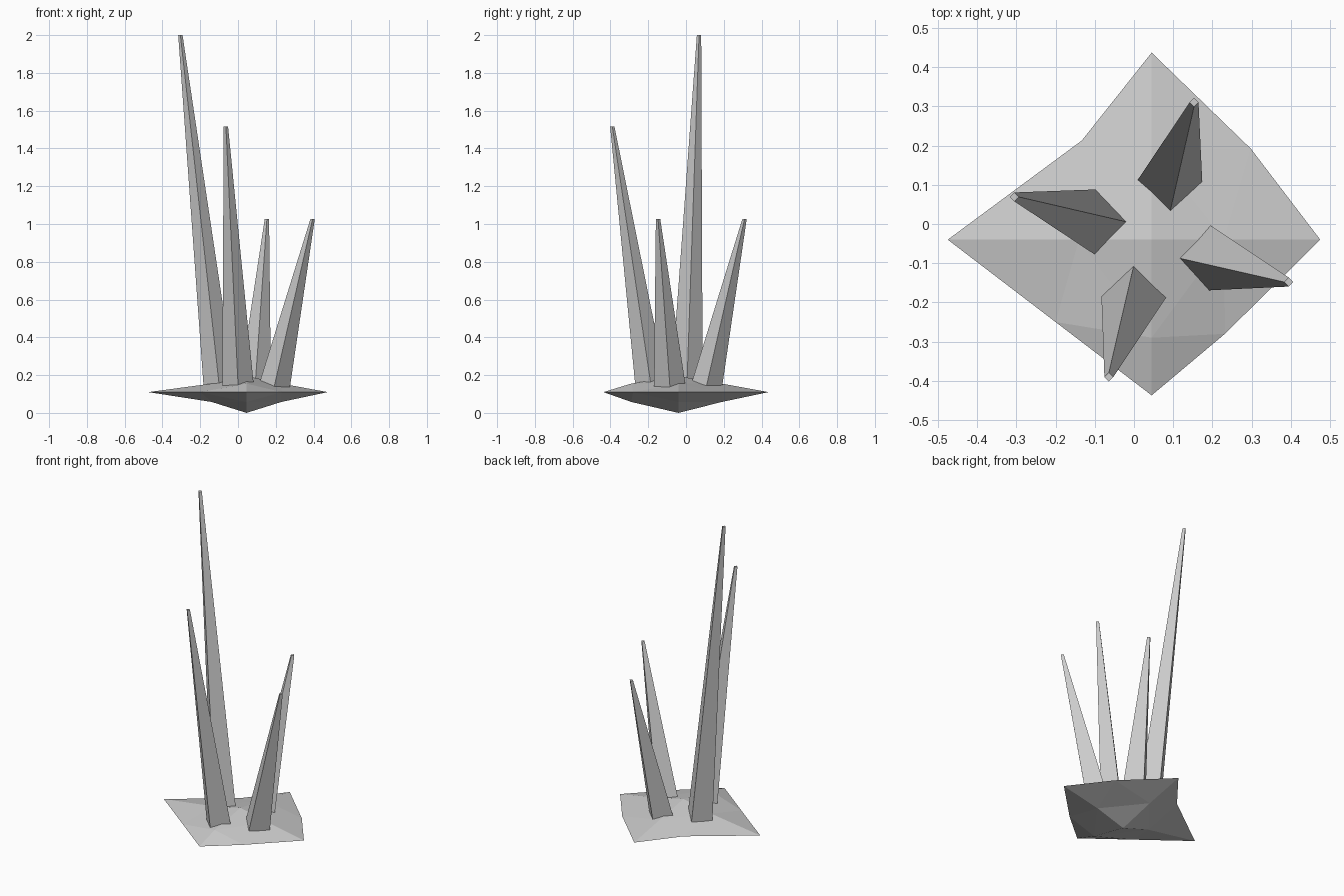
import bpy
import bmesh
from mathutils import Vector

if "Cube" in bpy.data.objects:
    bpy.data.objects.remove(bpy.data.objects["Cube"])


def new_object(name, bm):
    bmesh.ops.recalc_face_normals(bm, faces=bm.faces)
    mesh = bpy.data.meshes.new(name)
    bm.to_mesh(mesh)
    bm.free()
    obj = bpy.data.objects.new(name, mesh)
    bpy.context.collection.objects.link(obj)


# Rock base: flattened octahedron with every face split in four
CX, CY, RIM = 0.045, -0.04, 0.11
rim = [(-0.475, -0.04), (-0.133, 0.213), (0.045, 0.437), (0.298, 0.192),
       (0.475, -0.04), (0.232, -0.28), (0.045, -0.437), (-0.2, -0.25)]
mids = [(-0.14, CY), (CX, 0.19), (0.23, CY), (CX, -0.29)]

bm = bmesh.new()
ring = [bm.verts.new((x, y, RIM)) for x, y in rim]
for apex_z, mid_z in ((0.195, 0.155), (0.0, 0.058)):
    apex = bm.verts.new((CX, CY, apex_z))
    mid = [bm.verts.new((x, y, mid_z)) for x, y in mids]
    for i in range(4):
        a, b, c = ring[2 * i], ring[2 * i + 1], ring[(2 * i + 2) % 8]
        m, n = mid[i], mid[(i + 1) % 4]
        for tri in ((a, b, m), (b, c, n), (m, b, n), (m, n, apex)):
            bm.faces.new(tri)
new_object("rock_base", bm)


# Four-sided leaning spikes, sunk slightly into the rock
def spike(name, foot, tip, r0=0.083, r1=0.0115):
    foot, tip = Vector(foot), Vector(tip)
    sink = -0.03 / (tip.z - foot.z)
    bm = bmesh.new()
    loops = []
    for t in (sink, 1.0):
        c, r = foot.lerp(tip, t), r0 + (r1 - r0) * t
        loops.append([bm.verts.new((c.x + r * dx, c.y + r * dy, c.z))
                      for dx, dy in ((1, 0), (0, 1), (-1, 0), (0, -1))])
    low, high = loops
    bm.faces.new(low)
    bm.faces.new(high)
    for i in range(4):
        j = (i + 1) % 4
        bm.faces.new((low[i], low[j], high[j], high[i]))
    new_object(name, bm)


spike("tall_spike", (-0.1, 0.005, 0.15), (-0.305, 0.069, 2.0))
spike("front_spike", (0.0, -0.186, 0.15), (-0.064, -0.39, 1.515))
spike("right_spike", (0.194, -0.086, 0.15), (0.395, -0.148, 1.027))
spike("back_spike", (0.091, 0.11, 0.15), (0.153, 0.31, 1.027))
